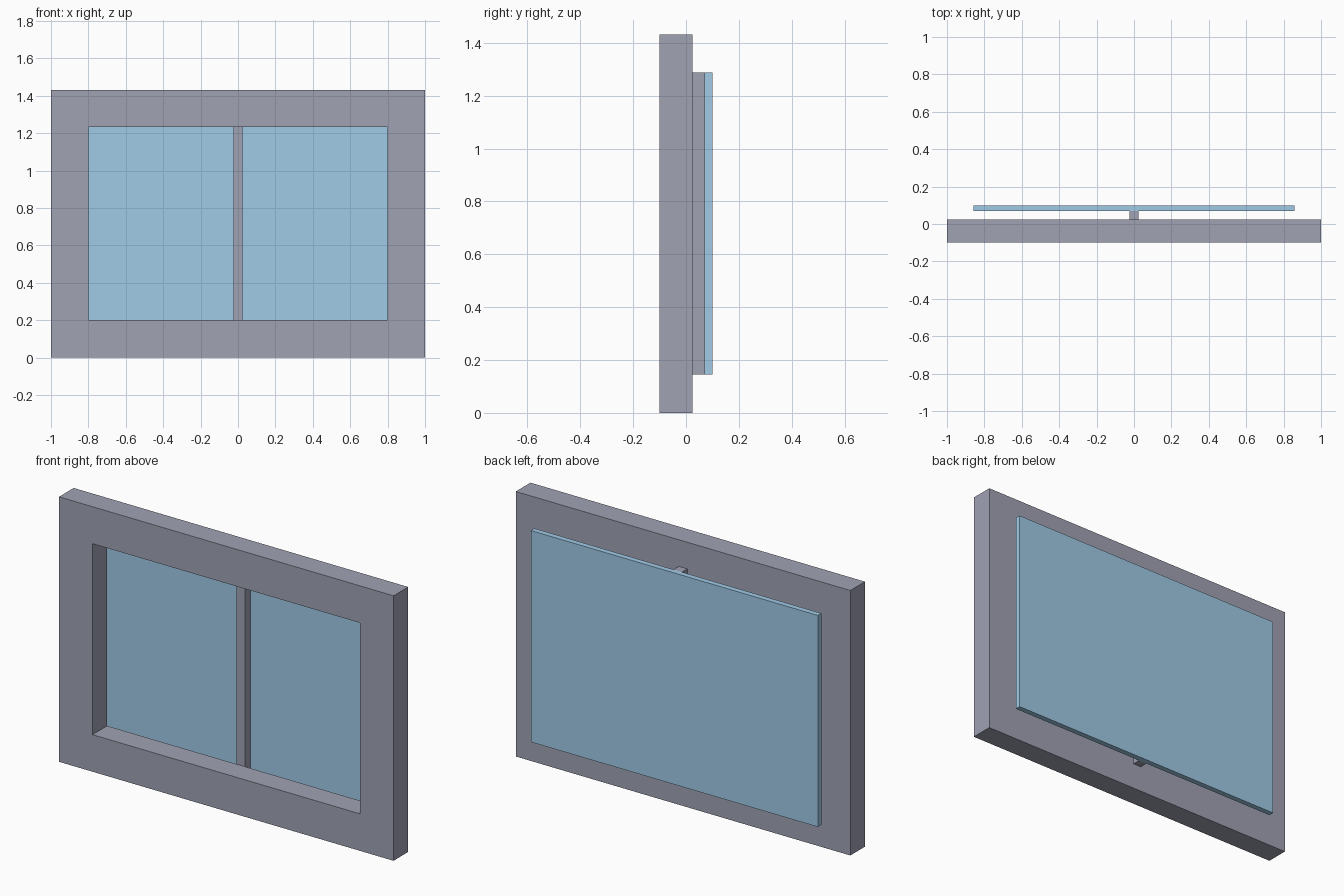
import bpy
import bmesh
from mathutils import Vector

cube = bpy.data.objects.get("Cube")
if cube:
    bpy.data.objects.remove(cube, do_unlink=True)


def make_material(name, color):
    mat = bpy.data.materials.new(name)
    mat.use_nodes = True
    mat.diffuse_color = color
    mat.node_tree.nodes["Principled BSDF"].inputs["Base Color"].default_value = color
    return mat


def rectangle(bm, half_width, z_range, y):
    """Four corner vertices of an upright rectangle."""
    low, high = z_range
    corners = [(-half_width, low), (half_width, low), (half_width, high), (-half_width, high)]
    return [bm.verts.new((x, y, z)) for x, z in corners]


def panel(name, half_width, z_range, y_range, mat, border=0):
    """Upright rectangle extruded in depth; a border width leaves an opening."""
    bm = bmesh.new()
    front, back = y_range
    outer = rectangle(bm, half_width, z_range, front)
    if border:
        opening = (z_range[0] + border, z_range[1] - border)
        inner = rectangle(bm, half_width - border, opening, front)
        for i in range(4):
            j = (i + 1) % 4
            bm.faces.new((outer[i], outer[j], inner[j], inner[i]))
    else:
        bm.faces.new(outer)

    # Give the flat outline its depth
    result = bmesh.ops.extrude_face_region(bm, geom=bm.faces[:], use_keep_orig=True)
    moved = [v for v in result["geom"] if isinstance(v, bmesh.types.BMVert)]
    bmesh.ops.translate(bm, verts=moved, vec=Vector((0, back - front, 0)))
    bmesh.ops.recalc_face_normals(bm, faces=bm.faces[:])

    mesh = bpy.data.meshes.new(name)
    bm.to_mesh(mesh)
    bm.free()
    mesh.materials.append(mat)
    bpy.context.collection.objects.link(bpy.data.objects.new(name, mesh))


frame_grey = make_material("frame grey", (0.35, 0.36, 0.455, 1))
glass_blue = make_material("glass blue", (0.35, 0.595, 0.8, 1))

# Heights shared by the pane and the bar behind the frame
pane_z = (0.145, 1.288)

# Surrounding frame with its rectangular opening
panel("window_frame", 1.0, (0, 1.432), (-0.1, 0.025), frame_grey, border=0.2)

# Vertical bar between frame and pane
panel("centre_bar", 0.025, pane_z, (0.025, 0.07), frame_grey)

# Glass pane on the back
panel("glass_pane", 0.858, pane_z, (0.07, 0.1), glass_blue)
